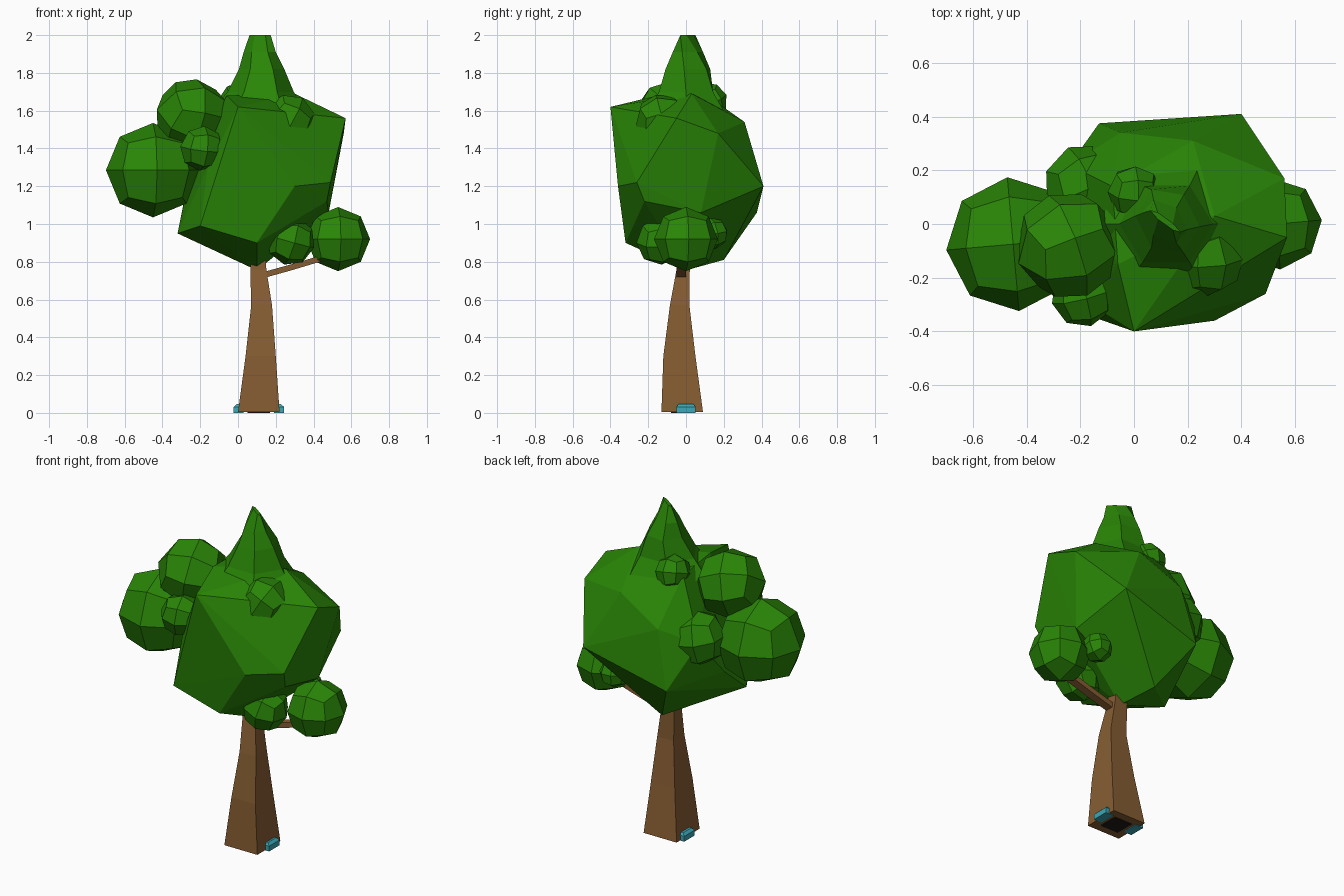
import bpy, bmesh, math
from mathutils import Vector, Euler

if "Cube" in bpy.data.objects:
    bpy.data.objects.remove(bpy.data.objects["Cube"])


def material(name, colour):
    m = bpy.data.materials.new(name)
    m.diffuse_color = (*colour, 1)
    m.use_nodes = True
    m.node_tree.nodes["Principled BSDF"].inputs["Base Color"].default_value = m.diffuse_color
    return m


GREEN = material("leaf green", (0.022, 0.235, 0.002))
BROWN = material("bark brown", (0.240, 0.110, 0.032))
DARK = material("dark underside", (0.015, 0.010, 0.008))
TEAL = material("teal clip", (0.045, 0.390, 0.480))


def finish(bm, name, mat):
    bmesh.ops.recalc_face_normals(bm, faces=bm.faces)
    me = bpy.data.meshes.new(name)
    bm.to_mesh(me)
    bm.free()
    me.materials.append(mat)
    ob = bpy.data.objects.new(name, me)
    bpy.context.collection.objects.link(ob)
    return ob


def loft(name, rings, mat):
    """Skin a list of equal-length point rings and cap both ends."""
    bm = bmesh.new()
    loops = [[bm.verts.new(p) for p in ring] for ring in rings]
    n = len(loops[0])
    for a, b in zip(loops, loops[1:]):
        for i in range(n):
            j = (i + 1) % n
            bm.faces.new((a[i], a[j], b[j], b[i]))
    bm.faces.new(loops[0][::-1])
    bm.faces.new(loops[-1])
    return finish(bm, name, mat)


def rect(x0, x1, y0, y1, z):
    return [(x0, y0, z), (x1, y0, z), (x1, y1, z), (x0, y1, z)]


def hull(name, points, mat):
    bm = bmesh.new()
    for p in points:
        bm.verts.new(p)
    bmesh.ops.convex_hull(bm, input=bm.verts[:])
    loose = [v for v in bm.verts if not v.link_faces]
    bmesh.ops.delete(bm, geom=loose, context='VERTS')
    return finish(bm, name, mat)


def ball(name, centre, r, rot=(0, 0, 0)):
    """Low-poly leaf ball: a cube cut once per side and rounded."""
    bm = bmesh.new()
    bmesh.ops.create_cube(bm, size=2)
    bmesh.ops.subdivide_edges(bm, edges=bm.edges[:], cuts=1, use_grid_fill=True)
    e = Euler([math.radians(a) for a in rot]).to_matrix()
    for v in bm.verts:
        v.co = e @ v.co.normalized() * r + Vector(centre)
    return finish(bm, name, GREEN)


# Trunk: tapered square column leaning slightly
loft("trunk", [rect(0.00, 0.22, -0.13, 0.09, 0.004),
               rect(0.04, 0.20, -0.12, 0.05, 0.30),
               rect(0.07, 0.18, -0.085, 0.018, 0.57),
               rect(0.065, 0.15, -0.05, 0.02, 0.76),
               rect(0.07, 0.14, -0.04, 0.02, 0.90)], BROWN)
# Dark plate set in the middle of the underside
loft("underside_plate", [rect(0.05, 0.17, -0.08, 0.04, z) for z in (0.0, 0.006)], DARK)

# Branch reaching to the low right leaf ball
loft("branch", [[(x, -0.025 + dy, z + dz) for dy, dz in
                 ((-0.025, -0.016), (0.025, -0.016), (0.025, 0.016), (-0.025, 0.016))]
                for x, z in ((0.10, 0.72), (0.28, 0.77), (0.48, 0.83))], BROWN)

# Clips on both sides of the trunk foot
for side, name in ((-1, "left_clip"), (1, "right_clip")):
    x_in, x_out = 0.11 + side * 0.08, 0.11 + side * 0.133
    x_top = 0.11 + side * 0.118
    rings = [rect(min(x_in, x), max(x_in, x), -h, h, z)
             for x, h, z in ((x_out, 0.05, 0.0), (x_out, 0.05, 0.032), (x_top, 0.04, 0.046))]
    loft(name, rings, TEAL)

# Main crown: faceted boulder of leaves
hull("main_crown", [
    (0.10, 0.00, 0.755), (0.02, 0.20, 0.81), (0.10, -0.32, 0.90),
    (-0.32, -0.12, 0.95), (-0.20, -0.33, 0.99), (-0.29, 0.05, 1.10),
    (-0.13, 0.375, 1.06), (-0.24, 0.22, 1.32), (0.40, 0.41, 1.20),
    (0.48, 0.08, 1.06), (0.47, -0.22, 1.12), (0.30, -0.36, 1.20),
    (0.49, -0.26, 1.22), (0.56, 0.17, 1.48), (0.57, -0.05, 1.56),
    (0.00, -0.40, 1.62), (-0.16, -0.30, 1.30), (0.30, 0.03, 1.69),
    (-0.06, -0.15, 1.68), (-0.08, 0.14, 1.66), (0.22, 0.31, 1.54),
    (-0.05, 0.34, 1.40)], GREEN)

# Spire on top, closing to a short diagonal ridge
spire = []
for cx, cy, rx, ry, skew, z in ((0.11, 0.00, 0.25, 0.23, 0.00, 1.60),
                                (0.12, 0.00, 0.175, 0.165, 0.0, 1.70),
                                (0.125, 0.01, 0.12, 0.125, 0.02, 1.82),
                                (0.115, 0.01, 0.085, 0.075, 0.03, 1.91),
                                (0.117, 0.01, 0.056, 0.014, 0.04, 2.00)):
    ring = []
    for i in range(6):
        a = math.tau * i / 6
        ring.append((cx + rx * math.cos(a), cy + ry * math.sin(a) - skew * math.cos(a), z))
    spire.append(ring)
loft("crown_spire", spire, GREEN)

# Leaf balls around the crown
ball("left_leaf_ball", (-0.45, -0.075, 1.285), 0.25, (0, 0, 5))
ball("upper_left_leaf_ball", (-0.245, -0.08, 1.57), 0.20, (40, 10, 20))
ball("right_leaf_ball", (0.53, 0.0, 0.92), 0.17, (0, 0, 5))
ball("inner_right_leaf_ball", (0.28, -0.135, 0.91), 0.13, (5, 15, 10))
ball("back_right_leaf_ball", (0.38, 0.14, 0.95), 0.085, (10, 0, 20))
ball("front_left_leaf_ball", (-0.19, -0.265, 1.40), 0.12, (8, 5, 15))
ball("back_left_leaf_ball", (-0.18, 0.14, 1.31), 0.16, (5, 10, 25))
ball("top_back_leaf_ball", (0.00, 0.12, 1.65), 0.10, (20, 10, 0))
ball("front_leaf_bump", (0.27, -0.13, 1.55), 0.14, (15, 30, 10))
